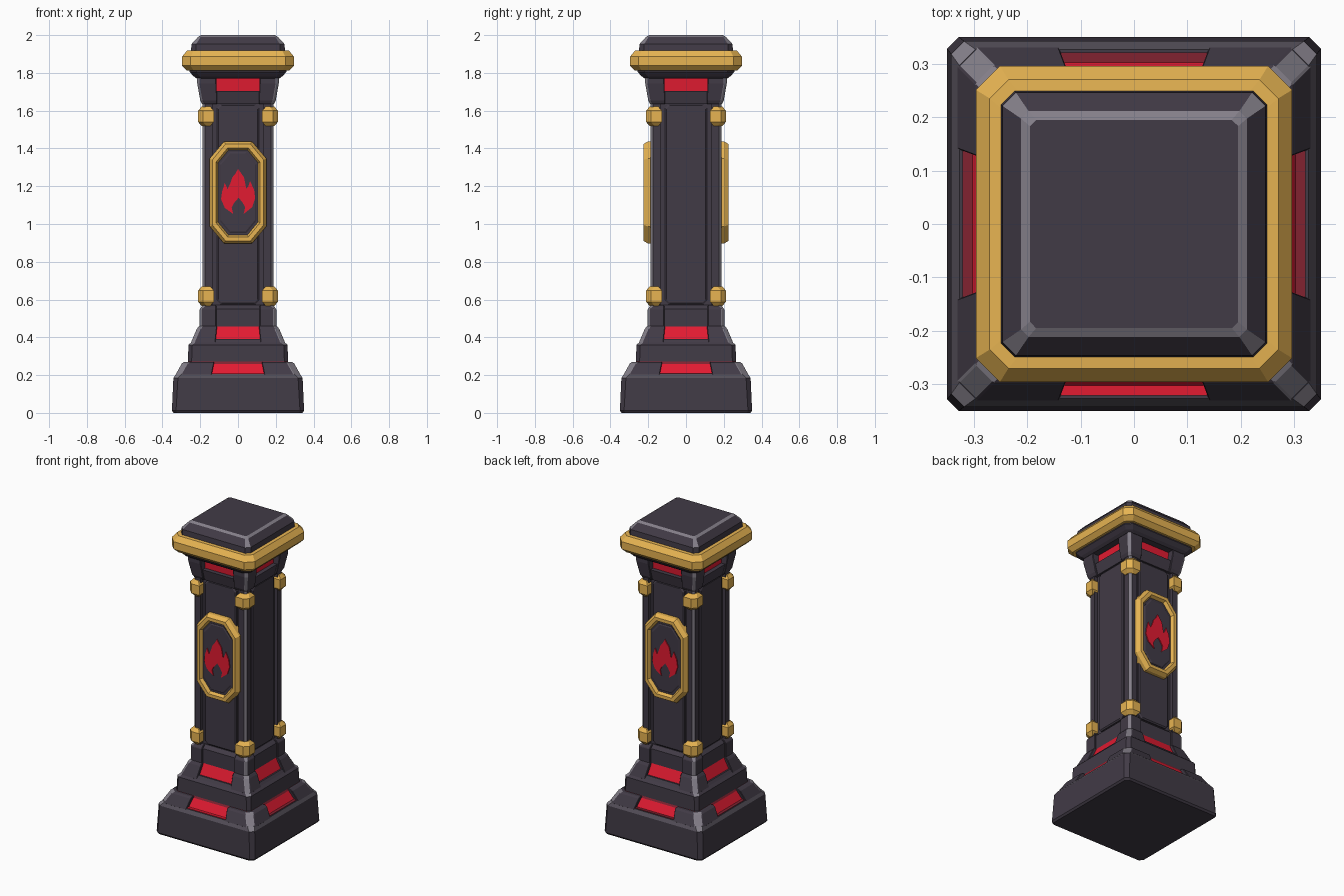
import bpy, bmesh, math
from mathutils import Matrix, Vector

cube = bpy.data.objects.get("Cube")
if cube:
    bpy.data.objects.remove(cube)


def material(name, rgb):
    m = bpy.data.materials.new(name)
    m.use_nodes = True
    m.diffuse_color = (*rgb, 1)
    m.node_tree.nodes["Principled BSDF"].inputs["Base Color"].default_value = (*rgb, 1)
    return m


STONE = material("dark stone", (0.053, 0.043, 0.061))
SOFT = material("lightly worn stone", (0.085, 0.075, 0.095))
EDGE = material("worn stone edge", (0.23, 0.212, 0.25))
GOLD = material("gold", (0.85, 0.485, 0.09))
RED = material("glowing red", (0.76, 0.011, 0.031))
DIM = material("dim red", (0.22, 0.016, 0.03))


def loft(name, rings, mats, turns=(0,), rule=None, bevel=0.0):
    """Skin rings of points, cap both ends and repeat the result around z.
    rule(band, side) gives a material slot; band -1 is the last cap."""
    bm = bmesh.new()
    for turn in turns:
        rot = Matrix.Rotation(math.radians(turn), 3, "Z")
        loops = [[bm.verts.new(rot @ Vector(p)) for p in ring] for ring in rings]
        n = len(loops[0])
        bm.faces.new(loops[0][::-1])
        top = bm.faces.new(loops[-1])
        top.material_index = rule(-1, 0) if rule else 0
        for b, (lo, hi) in enumerate(zip(loops, loops[1:])):
            for s in range(n):
                t = (s + 1) % n
                f = bm.faces.new((lo[s], lo[t], hi[t], hi[s]))
                f.material_index = rule(b, s) if rule else 0
    bmesh.ops.recalc_face_normals(bm, faces=bm.faces)
    mesh = bpy.data.meshes.new(name)
    bm.to_mesh(mesh)
    bm.free()
    for m in mats:
        mesh.materials.append(m)
    ob = bpy.data.objects.new(name, mesh)
    bpy.context.collection.objects.link(ob)
    if bevel:
        mod = ob.modifiers.new("soft_edges", "BEVEL")
        mod.width = bevel
        mod.segments = 1
        mod.limit_method = "ANGLE"
        mod.angle_limit = math.radians(35)


def octagon(w, h, cx, cy):
    """Chamfered rectangle outline with half sizes w and h."""
    return [(w, -h + cy), (w, h - cy), (w - cx, h), (-w + cx, h),
            (-w, h - cy), (-w, -h + cy), (-w + cx, -h), (w - cx, -h)]


def tier(name, levels, mats=(STONE,), rule=None):
    """Square block from (half width, height, corner chamfer) levels."""
    rings = [[(x, y, z) for x, y in octagon(h, h, c, c)] for h, z, c in levels]
    loft(name, rings, mats, rule=rule)


QUARTERS = (0, 90, 180, 270)


def worn(band, side):
    return 1 if side == 2 else 0


def corners(name, levels, chamfer, mats=(STONE, EDGE), rule=worn, bevel=0.003):
    """Four corner blocks from (inner, outer, height) levels."""
    c = chamfer
    rings = [[(i, i, z), (o, i, z), (o, o - c, z), (o - c, o, z), (i, o, z)]
             for i, o, z in levels]
    loft(name, rings, mats, QUARTERS, rule, bevel)


def plate(name, layers, mats, turns, rule=None):
    """Wall plate from (outline, depth, centre height) layers facing -y."""
    rings = [[(x, -d, z + zc) for x, z in pts] for pts, d, zc in layers]
    loft(name, rings, mats, turns, rule)


# Stepped base with red recesses between the corner blocks
tier("base_block", [(0.341, 0, 0.02), (0.35, 0.012, 0.022), (0.342, 0.185, 0.024),
                    (0.327, 0.207, 0.03)], (STONE, SOFT, EDGE),
     lambda b, s: 1 + s % 2 if b == 2 else 0)
tier("lower_red_glow", [(0.308, 0.2, 0.02), (0.272, 0.26, 0.02), (0.265, 0.272, 0.02)],
     (RED, DIM), lambda b, s: 1 if b == 1 else 0)
for label, mat, turns in (("front", RED, (0,)), ("side_and_back", DIM, QUARTERS[1:])):
    sill = octagon(0.142, 0.004, 0.003, 0.003)
    plate(label + "_sill_glow", [(sill, 0.28, 0.206), (sill, 0.321, 0.206)], (mat,), turns)
corners("lower_corner_blocks", [(0.14, 0.332, 0.2), (0.127, 0.297, 0.262), (0.127, 0.285, 0.27)],
        0.034)
tier("middle_block", [(0.266, 0.262, 0.02), (0.262, 0.36, 0.02), (0.245, 0.376, 0.025),
                      (0.232, 0.392, 0.025)], (STONE, EDGE),
     lambda b, s: 1 if b > 0 and s % 2 else 0)
tier("upper_red_glow", [(0.225, 0.385, 0.02), (0.192, 0.46, 0.02)], (RED,))
corners("upper_corner_blocks", [(0.12, 0.25, 0.37), (0.112, 0.218, 0.445), (0.112, 0.206, 0.46)],
        0.022)

# Collar
tier("collar_core", [(0.193, 0.457, 0.02), (0.193, 0.55, 0.02), (0.17, 0.57, 0.02)])
corners("collar_corners", [(0.115, 0.203, 0.457), (0.115, 0.203, 0.55), (0.115, 0.185, 0.57)],
        0.014)

# Shaft with corner posts and a raised panel on each side
tier("shaft_core", [(0.166, 0.55, 0.02), (0.166, 1.66, 0.02)])
corners("shaft_posts", [(0.135, 0.187, 0.55), (0.135, 0.187, 1.66)], 0.013, bevel=0)
plate("shaft_panels", [(octagon(0.112, 0.53, 0.02, 0.02), 0.15, 1.105),
                       (octagon(0.112, 0.53, 0.02, 0.02), 0.174, 1.105),
                       (octagon(0.104, 0.522, 0.018, 0.018), 0.18, 1.105)],
      (STONE,), QUARTERS)

# Gold studs on the posts
for label, z in (("lower", 0.618), ("upper", 1.57)):
    corners(label + "_gold_studs",
            [(0.147, 0.192, z - 0.052), (0.128, 0.211, z - 0.03),
             (0.128, 0.211, z + 0.03), (0.147, 0.192, z + 0.052)], 0.026, (GOLD,), None, 0)

# Capital with deep red recesses
tier("capital_core", [(0.184, 1.635, 0.02), (0.2, 1.705, 0.02)])
tier("capital_red_glow", [(0.172, 1.7, 0.02), (0.176, 1.78, 0.02)], (RED,))
corners("capital_corners", [(0.11, 0.19, 1.635), (0.11, 0.2, 1.655), (0.115, 0.216, 1.745),
                            (0.115, 0.216, 1.78)], 0.014)
tier("capital_plate", [(0.218, 1.77, 0.03), (0.235, 1.782, 0.03), (0.256, 1.805, 0.035),
                       (0.256, 1.83, 0.035)])

# Gold band and top cap
tier("gold_band", [(0.27, 1.812, 0.035), (0.296, 1.838, 0.045), (0.296, 1.886, 0.045),
                   (0.27, 1.918, 0.035), (0.24, 1.92, 0.03)], (GOLD,))
tier("top_cap", [(0.25, 1.9, 0.025), (0.246, 1.953, 0.025), (0.211, 1.991, 0.014),
                 (0.195, 2.0, 0.012)], (STONE, EDGE),
     lambda b, s: 1 if b == 2 or (b == 1 and s % 2) else 0)

# Medallions on front and back: gold rim around a dark face
FACES = (0, 180)
MID = 1.167
plate("medallions", [(octagon(0.15, 0.27, 0.076, 0.09), 0.165, MID),
                     (octagon(0.15, 0.27, 0.076, 0.09), 0.202, MID),
                     (octagon(0.136, 0.256, 0.07, 0.084), 0.225, MID),
                     (octagon(0.117, 0.235, 0.062, 0.075), 0.225, MID),
                     (octagon(0.107, 0.225, 0.057, 0.069), 0.205, MID)],
      (GOLD, STONE), FACES, lambda b, s: 1 if b == -1 else 0)
plate("medallion_faces", [(octagon(0.097, 0.214, 0.052, 0.063), 0.2, MID),
                          (octagon(0.097, 0.214, 0.052, 0.063), 0.207, MID),
                          (octagon(0.09, 0.207, 0.05, 0.06), 0.211, MID)], (STONE,), FACES)

# Flame emblem
flame = [(0, 0.125), (0.032, 0.08), (0.044, 0.02), (0.054, 0.03), (0.064, 0.06),
         (0.085, 0.015), (0.091, -0.03), (0.075, -0.078), (0.03, -0.114), (0.038, -0.078),
         (0.022, -0.05), (0.003, -0.028), (-0.02, -0.055), (-0.034, -0.08), (-0.025, -0.114),
         (-0.07, -0.082), (-0.09, -0.035), (-0.084, 0.005), (-0.07, 0.05),
         (-0.055, 0.018), (-0.042, 0.045), (-0.03, 0.08), (-0.012, 0.102)]
plate("flame_emblems", [(flame, 0.209, MID), (flame, 0.217, MID)], (RED,), FACES)
